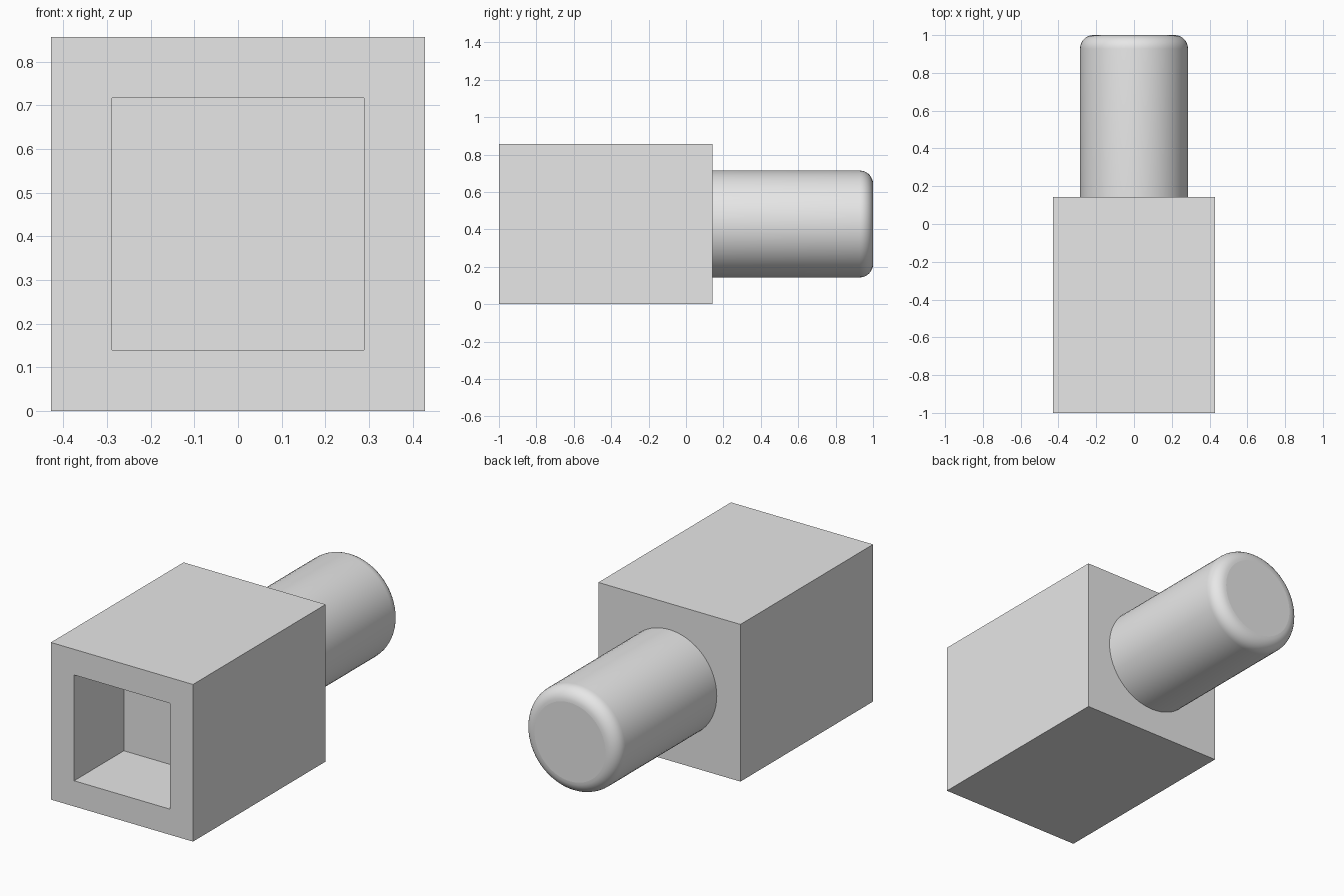
import bpy
import bmesh
from math import radians
from mathutils import Matrix, Vector

cube = bpy.data.objects.get("Cube")
if cube:
    bpy.data.objects.remove(cube, do_unlink=True)

UNIT = 2 / 14            # the body is 6 x 8 x 6 units, the pin 6 units long
MID_Z = 3 * UNIT
JOINT_Y = UNIT           # where the pin meets the body

grey = bpy.data.materials.new("plain grey")
grey.use_nodes = True
grey.diffuse_color = (0.8, 0.8, 0.8, 1)
grey.node_tree.nodes["Principled BSDF"].inputs["Base Color"].default_value = grey.diffuse_color


def add_object(name, bm):
    bmesh.ops.recalc_face_normals(bm, faces=bm.faces)
    mesh = bpy.data.meshes.new(name)
    bm.to_mesh(mesh)
    bm.free()
    mesh.materials.append(grey)
    obj = bpy.data.objects.new(name, mesh)
    bpy.context.collection.objects.link(obj)
    return obj


# Square body with a blind socket sunk into the front
bm = bmesh.new()
bmesh.ops.create_cube(bm, size=1)
bmesh.ops.scale(bm, vec=Vector((6, 8, 6)) * UNIT, verts=bm.verts)
bmesh.ops.translate(bm, vec=(0, JOINT_Y - 4 * UNIT, MID_Z), verts=bm.verts)
bm.normal_update()
front = min(bm.faces, key=lambda f: f.calc_center_median().y)
bmesh.ops.inset_individual(bm, faces=[front], thickness=0.198)
floor = bmesh.ops.extrude_discrete_faces(bm, faces=[front])["faces"]
bmesh.ops.translate(bm, vec=(0, 3 * UNIT, 0), verts=floor[0].verts)
add_object("socket_body", bm)

# Round pin with a rounded end
bm = bmesh.new()
bmesh.ops.create_cone(bm, cap_ends=True, segments=64, radius1=2 * UNIT,
                      radius2=2 * UNIT, depth=6 * UNIT)
bmesh.ops.rotate(bm, matrix=Matrix.Rotation(radians(-90), 3, "X"), verts=bm.verts)
bmesh.ops.translate(bm, vec=(0, JOINT_Y + 3 * UNIT, MID_Z), verts=bm.verts)
caps = sorted((f for f in bm.faces if len(f.verts) > 4),
              key=lambda f: f.calc_center_median().y)
rim = list(caps[1].edges)
bmesh.ops.delete(bm, geom=[caps[0]], context="FACES_ONLY")
bmesh.ops.bevel(bm, geom=rim, offset=UNIT / 2, segments=8, profile=0.5, affect="EDGES")
for face in bm.faces:
    face.smooth = len(face.verts) <= 4
add_object("round_pin", bm)
